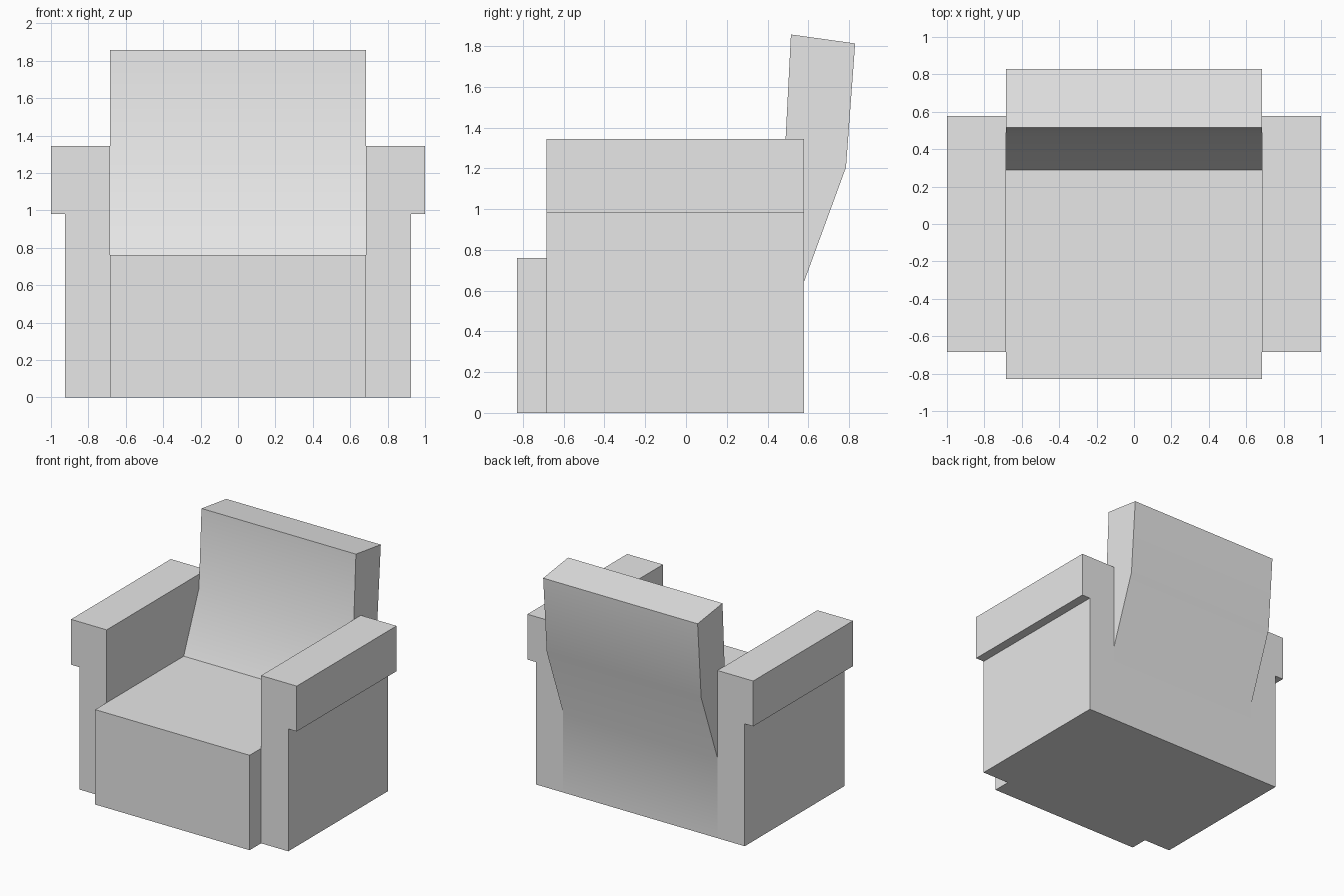
import bpy
import bmesh
from mathutils import Vector

if "Cube" in bpy.data.objects:
    bpy.data.objects.remove(bpy.data.objects["Cube"])

grey = bpy.data.materials.new("grey_fabric")
grey.diffuse_color = (0.8, 0.8, 0.8, 1)
grey.use_nodes = True
grey.node_tree.nodes["Principled BSDF"].inputs["Base Color"].default_value = grey.diffuse_color


def prism(name, profile, axis, start, end):
    """Extrude a closed 2D profile along x (profile = y,z) or y (profile = x,z)."""
    bm = bmesh.new()
    if axis == "x":
        points = [Vector((start, a, b)) for a, b in profile]
        move = Vector((end - start, 0, 0))
    else:
        points = [Vector((a, start, b)) for a, b in profile]
        move = Vector((0, end - start, 0))
    face = bm.faces.new([bm.verts.new(p) for p in points])
    result = bmesh.ops.extrude_face_region(bm, geom=[face], use_keep_orig=True)
    moved = [g for g in result["geom"] if isinstance(g, bmesh.types.BMVert)]
    bmesh.ops.translate(bm, verts=moved, vec=move)
    bmesh.ops.recalc_face_normals(bm, faces=bm.faces)
    mesh = bpy.data.meshes.new(name)
    bm.to_mesh(mesh)
    bm.free()
    mesh.materials.append(grey)
    obj = bpy.data.objects.new(name, mesh)
    bpy.context.collection.objects.link(obj)
    return obj


# Seat block and bent backrest as one side profile (y, z)
seat_profile = [
    (-0.83, 0), (-0.83, 0.76), (0.29, 0.76), (0.483, 1.23), (0.515, 1.857),
    (0.83, 1.813), (0.785, 1.205), (0.578, 0.64), (0.578, 0),
]
seat = prism("seat_and_backrest", seat_profile, "x", -0.684, 0.684)

# Soft bends on the backrest, sharp edges elsewhere
bpy.ops.object.select_all(action="DESELECT")
seat.select_set(True)
bpy.context.view_layer.objects.active = seat
bpy.ops.object.shade_smooth_by_angle(angle=0.52)

# Arms with an overhanging outer rest (x, z)
arm_profile = [(0.684, 0), (0.925, 0), (0.925, 0.98), (1, 0.98), (1, 1.343), (0.684, 1.343)]
for side, sign in (("left", -1), ("right", 1)):
    prism(side + "_arm", [(sign * x, z) for x, z in arm_profile], "y", -0.685, 0.578)
